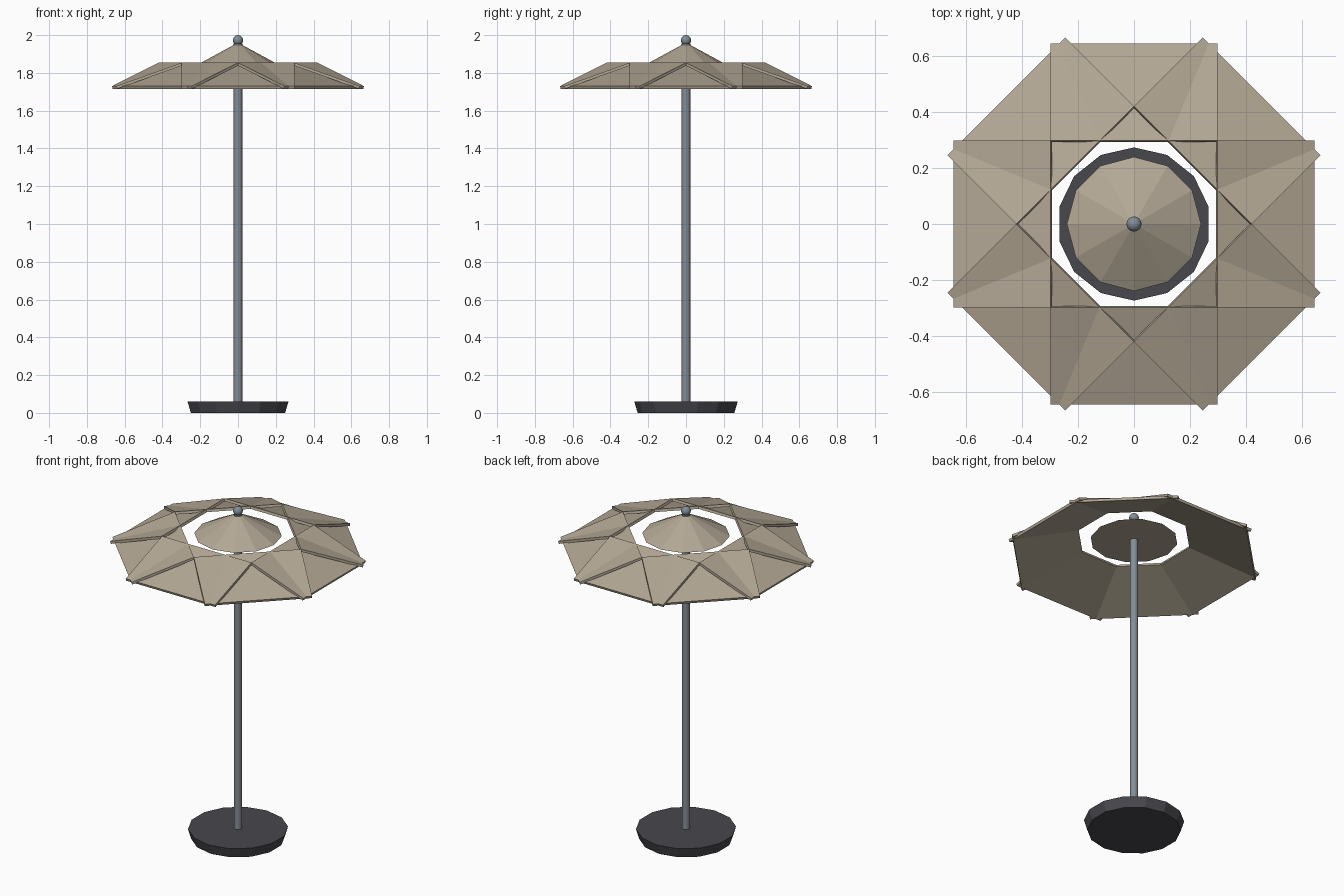
import bpy, bmesh
from math import sin, cos, pi, atan2

if "Cube" in bpy.data.objects:
    bpy.data.objects.remove(bpy.data.objects["Cube"])


def material(name, rgb):
    m = bpy.data.materials.new(name)
    m.diffuse_color = (*rgb, 1)
    m.use_nodes = True
    m.node_tree.nodes["Principled BSDF"].inputs["Base Color"].default_value = m.diffuse_color
    return m


CANVAS = material("tan canvas", (0.45, 0.39, 0.30))
METAL = material("grey metal", (0.23, 0.27, 0.31))
DARK = material("dark charcoal", (0.065, 0.063, 0.075))


def add(name, bm, mat, smooth=False):
    bmesh.ops.recalc_face_normals(bm, faces=bm.faces)
    for f in bm.faces:
        f.smooth = smooth and len(f.verts) <= 4
    me = bpy.data.meshes.new(name)
    bm.to_mesh(me)
    bm.free()
    me.materials.append(mat)
    ob = bpy.data.objects.new(name, me)
    bpy.context.collection.objects.link(ob)
    return ob


def frustum(name, r0, r1, z0, z1, n, mat, smooth=False):
    """Closed n-sided tapered cylinder with a vertex on the y axis."""
    bm = bmesh.new()
    ang = [2 * pi * i / n for i in range(n)]
    low = [bm.verts.new((r0 * sin(a), r0 * cos(a), z0)) for a in ang]
    bm.faces.new(low)
    if r1 == 0:
        tip = bm.verts.new((0, 0, z1))
        for i in range(n):
            bm.faces.new((low[i], low[(i + 1) % n], tip))
    else:
        high = [bm.verts.new((r1 * sin(a), r1 * cos(a), z1)) for a in ang]
        bm.faces.new(high)
        for i in range(n):
            j = (i + 1) % n
            bm.faces.new((low[i], low[j], high[j], high[i]))
    return add(name, bm, mat, smooth)


# Base, pole, peaked cap
frustum("base", 0.256, 0.274, 0.0, 0.06, 14, DARK)
frustum("pole", 0.023, 0.023, 0.05, 1.955, 12, METAL, True)
frustum("cap", 0.24, 0.0, 1.83, 1.96, 12, CANVAS)

# Finial ball
bm = bmesh.new()
bmesh.ops.create_uvsphere(bm, u_segments=16, v_segments=10, radius=0.027)
bmesh.ops.translate(bm, verts=bm.verts, vec=(0, 0, 1.973))
add("finial", bm, METAL, True)

# Eight tilted flat panels that cross each other around the ring
R_IN, R_OUT, Z_IN, Z_OUT, HALF, T = 0.298, 0.645, 1.854, 1.73, 0.298, 0.015
tilt = atan2(Z_IN - Z_OUT, R_OUT - R_IN)
dr, dz = T * sin(tilt), T * cos(tilt)
profile = [(R_IN, Z_IN), (R_OUT, Z_OUT), (R_OUT - dr, Z_OUT - dz), (R_IN - dr, Z_IN - dz)]
for k in range(8):
    c, s = cos(k * pi / 4), sin(k * pi / 4)
    bm = bmesh.new()
    ends = [[bm.verts.new((r * c - w * s, r * s + w * c, z)) for r, z in profile]
            for w in (-HALF, HALF)]
    for e in ends:
        bm.faces.new(e)
    for i in range(4):
        j = (i + 1) % 4
        bm.faces.new((ends[0][i], ends[0][j], ends[1][j], ends[1][i]))
    add(f"canopy_panel_{k + 1}", bm, CANVAS)
